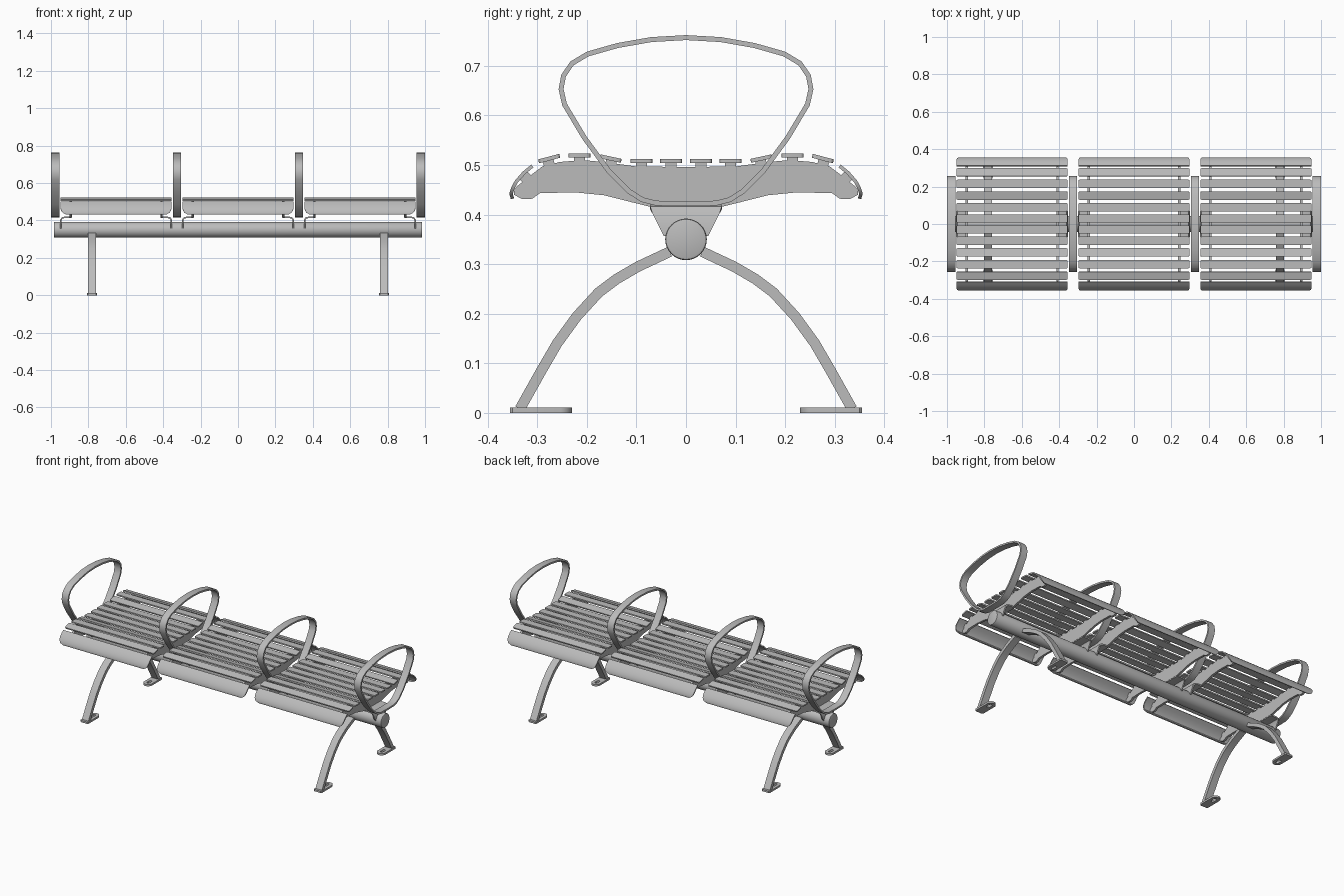
import bpy, bmesh, math
from mathutils import Vector, Matrix

if "Cube" in bpy.data.objects:
    bpy.data.objects.remove(bpy.data.objects["Cube"], do_unlink=True)

metal = bpy.data.materials.new("brushed_grey_metal")
metal.use_nodes = True
grey = (0.5, 0.5, 0.5, 1)
metal.diffuse_color = grey
metal.node_tree.nodes["Principled BSDF"].inputs["Base Color"].default_value = grey


def finish(name, bm):
    """Turn a bmesh into a grey object with smooth curves and sharp edges."""
    bmesh.ops.recalc_face_normals(bm, faces=bm.faces)
    mesh = bpy.data.meshes.new(name)
    bm.to_mesh(mesh)
    bm.free()
    mesh.materials.append(metal)
    obj = bpy.data.objects.new(name, mesh)
    bpy.context.collection.objects.link(obj)
    bpy.ops.object.select_all(action="DESELECT")
    obj.select_set(True)
    bpy.context.view_layer.objects.active = obj
    bpy.ops.object.shade_smooth_by_angle(angle=math.radians(35))
    return obj


def bridge(bm, rings, closed):
    """Skin consecutive rings of vertices."""
    n = len(rings[0])
    pairs = list(zip(rings, rings[1:] + rings[:1]))
    for a, b in pairs if closed else pairs[:-1]:
        for i in range(n):
            j = (i + 1) % n
            bm.faces.new((a[i], a[j], b[j], b[i]))
    if not closed:
        bm.faces.new(rings[0])
        bm.faces.new(rings[-1])


def strip(name, path, thick, halves, place, closed=False):
    """Flat bar following a 2D path; place(u, v, w) gives the 3D point."""
    pts = [Vector(p) for p in path]
    n = len(pts)
    if not isinstance(halves, (list, tuple)):
        halves = [halves] * n
    bm, rings = bmesh.new(), []
    for i, p in enumerate(pts):
        prev = pts[i - 1] if closed or i else p
        nxt = pts[(i + 1) % n] if closed or i < n - 1 else p
        d = (nxt - prev).normalized()
        off = Vector((-d.y, d.x)) * thick / 2
        h = halves[i]
        corners = ((p + off, -h), (p + off, h), (p - off, h), (p - off, -h))
        rings.append([bm.verts.new(place(q.x, q.y, w)) for q, w in corners])
    bridge(bm, rings, closed)
    return finish(name, bm)


def plate(name, outline, x, thick):
    """Side profile (y, z) extruded along x."""
    bm = bmesh.new()
    face = bm.faces.new([bm.verts.new((x - thick / 2, y, z)) for y, z in outline])
    ext = bmesh.ops.extrude_face_region(bm, geom=[face])["geom"]
    moved = [v for v in ext if isinstance(v, bmesh.types.BMVert)]
    bmesh.ops.translate(bm, verts=moved, vec=(thick, 0, 0))
    return finish(name, bm)


def block(name, size, loc, tilt=0, corner=0):
    """Box tilted about x, optionally with rounded vertical corners."""
    bm = bmesh.new()
    bmesh.ops.create_cube(bm, size=1, matrix=Matrix.Diagonal((*size, 1)))
    if corner:
        upright = [e for e in bm.edges
                   if abs(e.verts[0].co.z - e.verts[1].co.z) > size[2] / 2]
        bmesh.ops.bevel(bm, geom=upright, offset=corner, segments=3,
                        profile=0.5, affect="EDGES")
    bm.transform(Matrix.Translation(loc) @ Matrix.Rotation(tilt, 4, "X"))
    return finish(name, bm)


def mirrored(half):
    """Close a half outline running from y = 0 round to y = 0."""
    return half + [(-y, z) for y, z in reversed(half) if y > 0.0001]


# Main beam
bm = bmesh.new()
bmesh.ops.create_cone(bm, cap_ends=True, segments=32, radius1=0.042, radius2=0.042,
                      depth=1.97, matrix=Matrix.Rotation(math.pi / 2, 4, "Y"))
rims = [e for e in bm.edges if abs(e.verts[0].co.x - e.verts[1].co.x) < 0.01]
bmesh.ops.bevel(bm, geom=rims, offset=0.005, segments=2, profile=0.5, affect="EDGES")
bmesh.ops.translate(bm, verts=bm.verts, vec=(0, 0, 0.35))
finish("beam", bm)

# Legs and slotted feet
leg_path = [(0.033, 0.325), (0.097, 0.295), (0.14, 0.27), (0.176, 0.243),
            (0.22, 0.195), (0.26, 0.14), (0.293, 0.083), (0.335, 0.008)]
for cx in (-0.78, 0.78):
    for s in (-1, 1):
        strip("leg", leg_path, 0.021, 0.0215,
              lambda u, v, w: (cx + w, s * u, v))
        bm, rings = bmesh.new(), []
        steps = 24
        for i in range(steps):
            a = 2 * math.pi * (i + 0.5) / steps
            c, d = math.cos(a), math.sin(a)
            if d > 0:    # squared outer end
                k = [max(-1, min(1, 1.3 * t)) for t in (c, d)]
                outer = (k[0] * 0.0265, 0.3285 + k[1] * 0.0265)
            else:        # round inner end
                outer = (c * 0.0265, 0.2565 + d * 0.0265)
            slot = (c * 0.008, (0.278 if d > 0 else 0.257) + d * 0.008)
            rings.append([bm.verts.new((cx + x, s * y, z)) for (x, y), z in
                          ((outer, 0), (outer, 0.011), (slot, 0.011), (slot, 0))])
        bridge(bm, rings, True)
        finish("foot", bm)

# Armrest loops
arm_half = [(0, 0.757), (0.07, 0.753), (0.138, 0.741), (0.198, 0.724), (0.23, 0.705),
            (0.247, 0.68), (0.252, 0.653), (0.245, 0.622), (0.205, 0.555),
            (0.155, 0.487), (0.115, 0.447), (0.088, 0.43), (0.06, 0.423), (0, 0.422)]
arm_loop = arm_half + [(-y, z) for y, z in reversed(arm_half[1:-1])]
for cx in (-0.977, -0.3255, 0.3255, 0.977):
    strip("armrest", arm_loop, 0.01, 0.0215,
          lambda u, v, w: (cx + w, u, v), closed=True)

# Seats
bracket = mirrored([(0, 0.496), (0.1, 0.497), (0.165, 0.506), (0.21, 0.51),
                    (0.255, 0.506), (0.29, 0.497), (0.315, 0.478), (0.347, 0.452),
                    (0.347, 0.44), (0.33, 0.431), (0.31, 0.432), (0.295, 0.443),
                    (0.225, 0.445), (0.165, 0.439), (0.11, 0.425), (0.073, 0.416)])
tab_path = [(0.238, 0.416), (0.278, 0.416), (0.289, 0.413), (0.295, 0.403), (0.295, 0.357)]
tab_half = [0.073, 0.073, 0.072, 0.068, 0.045]
lip_path = [(0.31, 0.498), (0.327, 0.484), (0.342, 0.467), (0.349, 0.454),
            (0.353, 0.442), (0.35, 0.432)]
lip_half = [0.297, 0.297, 0.297, 0.294, 0.286, 0.268]
# distance from the middle, height, tilt
slats = [(0.03, 0.508, 0), (0.09, 0.508, 0), (0.152, 0.513, 0.21),
         (0.215, 0.519, 0), (0.276, 0.513, -0.26)]

for cx in (-0.652, 0, 0.652):
    for s in (-1, 1):
        # Supports and the tabs that clamp the beam
        support_x = cx + s * 0.243
        plate("seat_support", bracket, support_x, 0.013)
        strip("beam_tab", tab_path, 0.008, tab_half,
              lambda u, v, w: (cx + s * u, w, v))
        # Slats and their pegs
        for y, z, tilt in slats:
            block("seat_slat", (0.594, 0.044, 0.008), (cx, s * y, z),
                  s * tilt, corner=0.006)
            for px in (-0.243, 0.243):
                block("slat_peg", (0.013, 0.022, 0.018),
                      (cx + px, s * y, z - 0.012), s * tilt)
        # Rolled edge
        strip("seat_lip", lip_path, 0.007, lip_half,
              lambda u, v, w: (cx + w, s * u, v))
        for px in (-0.243, 0.243):
            block("lip_peg", (0.013, 0.022, 0.016), (cx + px, s * 0.324, 0.475), -s * 0.8)
